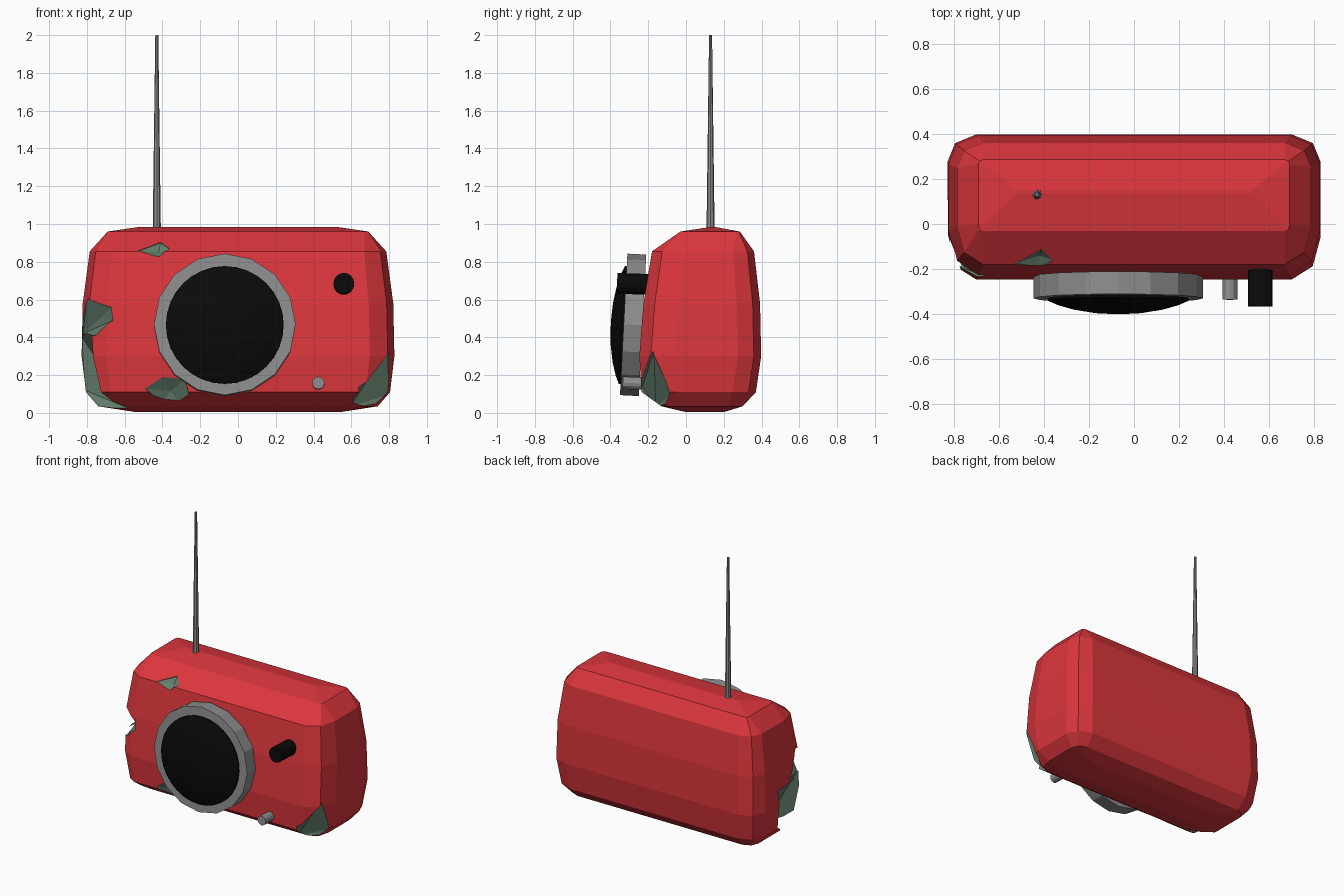
import bpy, bmesh
from math import sin, cos, pi, radians
from mathutils import Vector

if "Cube" in bpy.data.objects:
    bpy.data.objects.remove(bpy.data.objects["Cube"])


def material(name, r, g, b):
    m = bpy.data.materials.new(name)
    m.use_nodes = True
    m.diffuse_color = (r, g, b, 1)
    node = next(n for n in m.node_tree.nodes if n.type == 'BSDF_PRINCIPLED')
    node.inputs["Base Color"].default_value = (r, g, b, 1)
    node.inputs["Roughness"].default_value = 0.6
    return m


red = material("red paint", 0.71, 0.037, 0.046)
green = material("chipped green", 0.13, 0.215, 0.155)
grey = material("grey metal", 0.27, 0.27, 0.27)
black = material("black glass", 0.003, 0.003, 0.003)


def finish(name, bm, mats):
    bmesh.ops.recalc_face_normals(bm, faces=bm.faces)
    mesh = bpy.data.meshes.new(name)
    bm.to_mesh(mesh)
    bm.free()
    for m in mats:
        mesh.materials.append(m)
    ob = bpy.data.objects.new(name, mesh)
    bpy.context.collection.objects.link(ob)
    return ob


def loft(name, rings, mats):
    """Skin a stack of closed rings and cap both ends."""
    bm = bmesh.new()
    rows = [[bm.verts.new(p) for p in ring] for ring in rings]
    n = len(rows[0])
    for a, b in zip(rows, rows[1:]):
        for i in range(n):
            j = (i + 1) % n
            bm.faces.new((a[i], a[j], b[j], b[i]))
    bm.faces.new(rows[0][::-1])
    bm.faces.new(rows[-1])
    bmesh.ops.remove_doubles(bm, verts=bm.verts, dist=0.0005)
    return finish(name, bm, mats)


def lathe(name, profile, sides, mat, loc, tilt=0):
    """Turn a (radius, height) profile about its axis."""
    rings = [[(r * cos(2 * pi * i / sides), r * sin(2 * pi * i / sides), h)
              for i in range(sides)] for r, h in profile]
    ob = loft(name, rings, [mat])
    ob.location = loc
    ob.rotation_euler.x = radians(tilt)
    return ob


# Body: levels of (height, half width, front y, back y, corner size)
levels = [(0.004, 0.54, 0.00, 0.20, 0.1), (0.035, 0.74, -0.13, 0.30, 0.6),
          (0.11, 0.805, -0.235, 0.37, 1), (0.30, 0.828, -0.247, 0.398, 1),
          (0.58, 0.822, -0.225, 0.392, 1), (0.855, 0.785, -0.18, 0.36, 0.9),
          (0.96, 0.69, -0.03, 0.285, 0.15), (0.985, 0.52, 0.135, 0.15, 0.02)]


def body_ring(z, w, f, b, c):
    corner = [(0.13 * c, 0), (0.035 * c, 0.06 * c), (0, 0.19 * c)]
    front = [(w - dx, f + dy, z) for dx, dy in corner]
    back = [(w - dx, b - dy * 0.65, z) for dx, dy in reversed(corner)]
    half = front + back
    return half + [(-x, y, zz) for x, y, zz in reversed(half)]


body = loft("body", [body_ring(*lv) for lv in levels], [red, green])

# Chipped paint: each is an outline on the shell, an outward direction and a pit
chips = [
    ("left_corner_chip", (0.2, -0.2, -0.12), (0.71, -0.15, 0.12),
     [(0.79, -0.17, 0.33), (0.63, -0.23, 0.14), (0.59, -0.16, 0.03),
      (0.70, -0.12, 0.03), (0.80, -0.08, 0.10)]),
    ("front_chip", (0, -0.2, -0.1), (-0.36, -0.185, 0.115),
     [(-0.49, -0.235, 0.13), (-0.40, -0.24, 0.19), (-0.28, -0.24, 0.18),
      (-0.26, -0.22, 0.10), (-0.30, -0.17, 0.05), (-0.40, -0.18, 0.05)]),
    ("top_chip", (0, -0.12, 0.2), (-0.42, -0.14, 0.85),
     [(-0.53, -0.175, 0.855), (-0.41, -0.11, 0.90), (-0.36, -0.16, 0.865),
      (-0.42, -0.188, 0.825)]),
    ("right_upper_chip", (-0.2, -0.2, 0), (-0.73, -0.13, 0.50),
     [(-0.80, -0.12, 0.61), (-0.67, -0.225, 0.56), (-0.66, -0.23, 0.49),
      (-0.75, -0.20, 0.41), (-0.82, 0.0, 0.42)]),
    ("right_lower_chip", (-0.2, -0.15, -0.08), (-0.75, -0.13, 0.10),
     [(-0.78, -0.19, 0.44), (-0.77, -0.20, 0.28), (-0.74, -0.20, 0.10),
      (-0.57, -0.11, 0.02), (-0.72, -0.04, 0.03), (-0.81, 0.10, 0.12),
      (-0.826, 0.12, 0.40)]),
]
bpy.context.view_layer.objects.active = body
for name, out, pit, outline in chips:
    bm = bmesh.new()
    for p in outline:
        bm.verts.new(p)
        bm.verts.new(Vector(p) + Vector(out))
    bm.verts.new(pit)
    hull = bmesh.ops.convex_hull(bm, input=bm.verts)
    loose = [v for v in hull["geom_interior"] if isinstance(v, bmesh.types.BMVert)]
    bmesh.ops.delete(bm, geom=loose, context='VERTS')
    for f in bm.faces:
        f.material_index = 1
    cutter = finish(name, bm, [red, green])
    cutter.hide_render = True
    mod = body.modifiers.new(name, 'BOOLEAN')
    mod.operation = 'DIFFERENCE'
    mod.solver = 'EXACT'
    mod.object = cutter
    bpy.ops.object.modifier_apply(modifier=name)
    bpy.data.objects.remove(cutter)

# Lens and its rim, leaning back slightly with the front
LEAN = 87
lathe("lens_rim", [(0.375, -0.03), (0.375, 0.07)], 16, grey, (-0.07, -0.26, 0.465), LEAN)
lens = lathe("lens", [(0.312, 0), (0.312, 0.012), (0.27, 0.03), (0.2, 0.05),
                      (0.11, 0.065), (0.02, 0.07)], 32, black, (-0.07, -0.328, 0.465), LEAN)
lens.select_set(True)
bpy.context.view_layer.objects.active = lens
bpy.ops.object.shade_smooth_by_angle(angle=radians(35))

# Controls on the front
lathe("knob", [(0.055, 0), (0.055, 0.17)], 16, black, (0.56, -0.195, 0.68), 88)
lathe("button", [(0.033, 0), (0.033, 0.12)], 12, grey, (0.425, -0.215, 0.155), 88)

# Tapering aerial
lathe("aerial", [(0.022, 0.93), (0.008, 2.0)], 8, grey, (-0.43, 0.13, 0))
